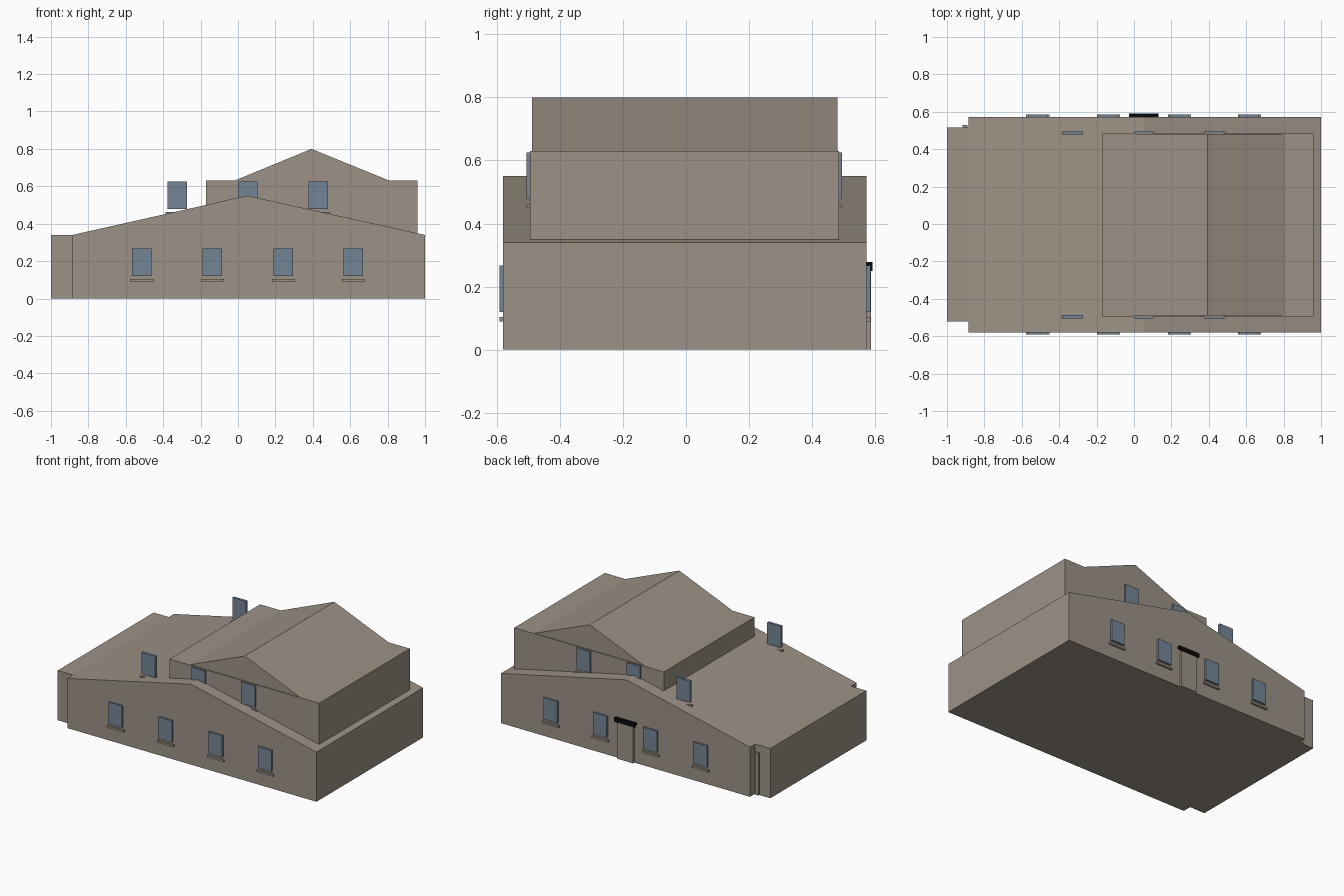
import bpy
import bmesh

cube = bpy.data.objects.get("Cube")
if cube:
    bpy.data.objects.remove(cube, do_unlink=True)


def material(name, rgb):
    m = bpy.data.materials.new(name)
    m.use_nodes = True
    m.diffuse_color = (*rgb, 1)
    m.node_tree.nodes["Principled BSDF"].inputs["Base Color"].default_value = (*rgb, 1)
    return m


WALL = material("warm grey wall", (0.335, 0.287, 0.238))
GLASS = material("slate blue glass", (0.175, 0.235, 0.305))
BLACK = material("black canopy", (0.003, 0.003, 0.003))


def extrude_profile(name, profile, y0, y1, mat):
    """Solid made by sweeping an xz outline from y0 to y1."""
    bm = bmesh.new()
    face = bm.faces.new([bm.verts.new((x, y0, z)) for x, z in profile])
    swept = bmesh.ops.extrude_face_region(bm, geom=[face])["geom"]
    verts = [g for g in swept if isinstance(g, bmesh.types.BMVert)]
    bmesh.ops.translate(bm, verts=verts, vec=(0, y1 - y0, 0))
    bmesh.ops.recalc_face_normals(bm, faces=bm.faces)
    mesh = bpy.data.meshes.new(name)
    bm.to_mesh(mesh)
    bm.free()
    mesh.materials.append(mat)
    obj = bpy.data.objects.new(name, mesh)
    bpy.context.collection.objects.link(obj)
    return obj


def box(name, x0, x1, y0, y1, z0, z1, mat):
    return extrude_profile(name, [(x0, z0), (x1, z0), (x1, z1), (x0, z1)], y0, y1, mat)


def window(name, x, y0, y1, z):
    """Pane with a wider sill just below it."""
    box(name + "_pane", x - 0.052, x + 0.052, y0, y1, z, z + 0.147, GLASS)
    box(name + "_sill", x - 0.062, x + 0.062, y0, y1, z - 0.03, z - 0.016, WALL)


# Lower storey with its wide gable, and the flat end annex
extrude_profile("lower_storey",
                [(-0.885, 0), (1, 0), (1, 0.34), (0.05, 0.55), (-0.885, 0.34)],
                -0.58, 0.572, WALL)
box("end_annex", -1, -0.88, -0.52, 0.517, 0, 0.34, WALL)
box("annex_side_door", -0.917, -0.89, 0.51, 0.528, 0, 0.29, WALL)

# Upper storey and its gable roof
box("upper_storey", -0.172, 0.96, -0.495, 0.485, 0.345, 0.63, WALL)
extrude_profile("upper_roof", [(-0.02, 0.63), (0.81, 0.63), (0.393, 0.8)],
                -0.489, 0.48, WALL)

# Windows on both long sides
for i, x in enumerate((-0.515, -0.137, 0.243, 0.617)):
    window(f"front_lower_window_{i}", x, -0.592, -0.575, 0.12)
    window(f"back_lower_window_{i}", x, 0.568, 0.585, 0.12)
for i, x in enumerate((-0.325, 0.052, 0.43)):
    window(f"front_upper_window_{i}", x, -0.505, -0.487, 0.478)
    window(f"back_upper_window_{i}", x, 0.478, 0.495, 0.478)

# Back door under a canopy with a front lip
box("back_door", -0.01, 0.11, 0.565, 0.586, 0, 0.25, WALL)
box("canopy_top", -0.028, 0.13, 0.565, 0.592, 0.263, 0.278, BLACK)
box("canopy_lip", -0.028, 0.13, 0.585, 0.592, 0.25, 0.263, BLACK)
